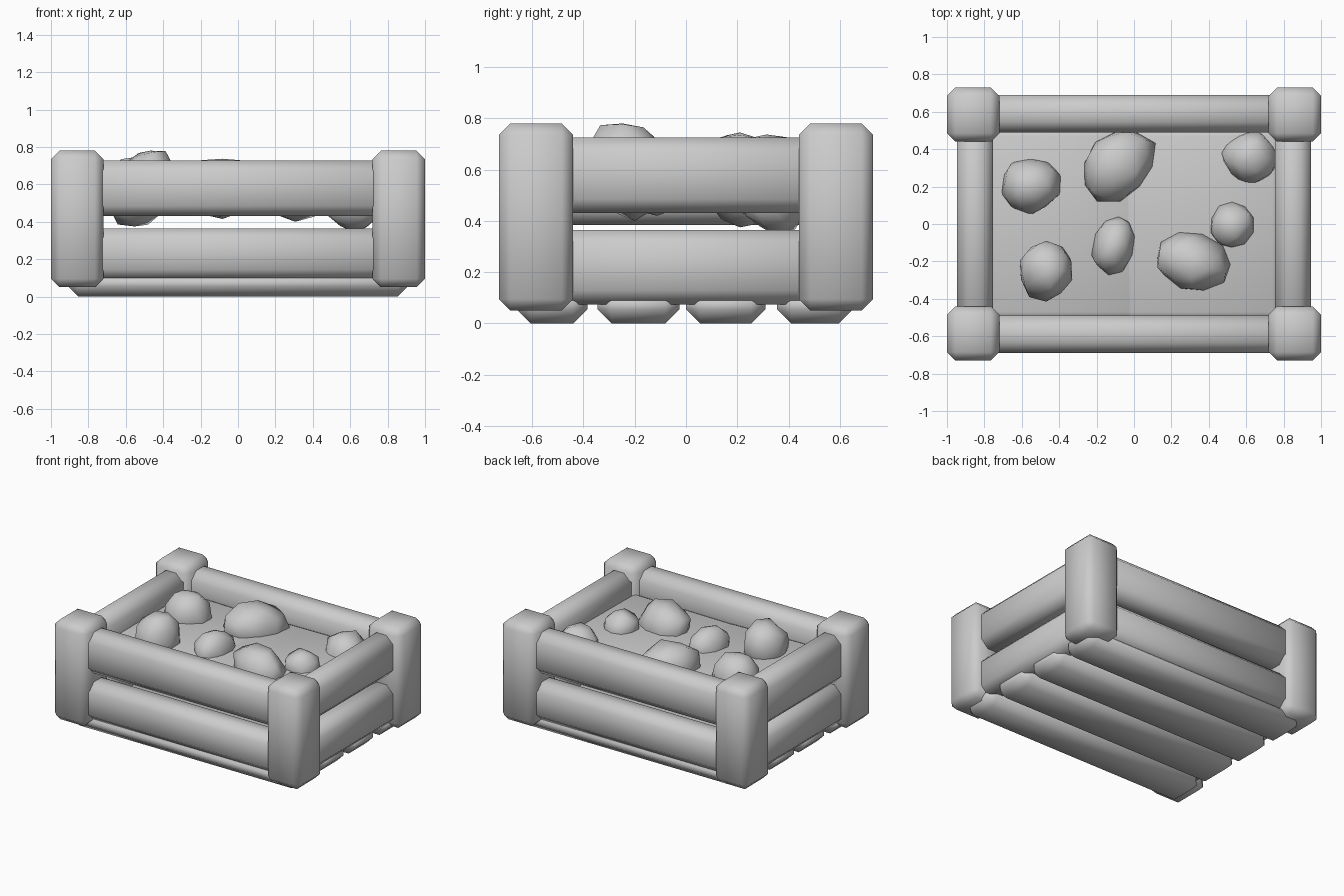
import bpy, bmesh, math, random
from mathutils import Matrix, Vector

if "Cube" in bpy.data.objects:
    bpy.data.objects.remove(bpy.data.objects["Cube"])

random.seed(4)


def finish(bm, name):
    bmesh.ops.recalc_face_normals(bm, faces=bm.faces)
    me = bpy.data.meshes.new(name)
    bm.to_mesh(me)
    bm.free()
    me.shade_smooth()
    ob = bpy.data.objects.new(name, me)
    bpy.context.collection.objects.link(ob)
    return ob


def chamfer_box(name, lo, hi, bevel, segments=1, tilt=(0, 0)):
    """Box between two corners with chamfered edges and a small tilt about x and y."""
    lo, hi = Vector(lo), Vector(hi)
    bm = bmesh.new()
    bmesh.ops.create_cube(bm, size=1)
    bmesh.ops.scale(bm, vec=hi - lo, verts=bm.verts)
    bmesh.ops.bevel(bm, geom=bm.edges[:], offset=bevel, segments=segments,
                    profile=0.5, affect='EDGES')
    rot = Matrix.Rotation(tilt[0], 4, 'X') @ Matrix.Rotation(tilt[1], 4, 'Y')
    bm.transform(Matrix.Translation((lo + hi) / 2) @ rot)
    return finish(bm, name)


def rock(name, lo, hi, angle=0, stretch=1):
    """Lumpy low-poly stone fitted between two corners."""
    lo, hi = Vector(lo), Vector(hi)
    bm = bmesh.new()
    bmesh.ops.create_icosphere(bm, subdivisions=2, radius=1)
    for v in bm.verts:
        v.co *= random.uniform(0.9, 1.08)
        v.co.x *= stretch
    bm.transform(Matrix.Rotation(math.radians(angle), 4, 'Z'))
    mn = [min(v.co[i] for v in bm.verts) for i in range(3)]
    mx = [max(v.co[i] for v in bm.verts) for i in range(3)]
    for v in bm.verts:
        for i in range(3):
            t = (v.co[i] - mn[i]) / (mx[i] - mn[i])
            v.co[i] = lo[i] + t * (hi[i] - lo[i])
    return finish(bm, name)


# Corner posts
for sx, xn in ((-1, "left"), (1, "right")):
    for sy, yn in ((-1, "front"), (1, "back")):
        cx, cy = sx * 0.86, sy * 0.585
        chamfer_box(f"{yn}_{xn}_post", (cx - 0.14, cy - 0.145, 0.05),
                    (cx + 0.14, cy + 0.145, 0.78), 0.045)

# Front and back rails
for sy, yn in ((-1, "front"), (1, "back")):
    for level, z0, z1 in (("lower", 0.09, 0.365), ("upper", 0.43, 0.727)):
        chamfer_box(f"{yn}_{level}_rail", (-0.8, sy * 0.59 - 0.1, z0),
                    (0.8, sy * 0.59 + 0.1, z1), 0.055)

# Side rails, the upper left one being deeper
for sx, xn in ((-1, "left"), (1, "right")):
    upper_z = 0.385 if sx < 0 else 0.43
    for level, z0, z1 in (("lower", 0.075, 0.365), ("upper", upper_z, 0.725)):
        chamfer_box(f"{xn}_{level}_rail", (sx * 0.85 - 0.095, -0.53, z0),
                    (sx * 0.85 + 0.095, 0.53, z1), 0.055)

# Floor slats
for i, (y0, y1) in enumerate(((-0.66, -0.385), (-0.345, -0.025),
                              (0.0, 0.31), (0.355, 0.65))):
    chamfer_box(f"floor_slat_{i + 1}", (-0.91, y0, 0.0), (0.91, y1, 0.14), 0.055)

# Two overlapping slabs of filling
chamfer_box("left_filling", (-0.79, -0.52, 0.44), (0.02, 0.52, 0.575), 0.05, 2,
            (0.0, 0.02))
chamfer_box("right_filling", (-0.07, -0.52, 0.44), (0.79, 0.52, 0.575), 0.05, 2,
            (0.01, -0.01))

# Stones
rock("stone_1", (-0.71, 0.05, 0.375), (-0.39, 0.35, 0.745))
rock("stone_2", (-0.265, 0.12, 0.415), (0.115, 0.495, 0.737), 45, 1.25)
rock("stone_3", (0.46, 0.205, 0.34), (0.765, 0.50, 0.70))
rock("stone_4", (0.41, -0.125, 0.45), (0.64, 0.12, 0.69))
rock("stone_5", (0.125, -0.355, 0.40), (0.515, -0.045, 0.725), -20, 1.2)
rock("stone_6", (-0.23, -0.275, 0.42), (0.005, 0.04, 0.705), 65, 1.3)
rock("stone_7", (-0.61, -0.415, 0.43), (-0.33, -0.09, 0.78))
